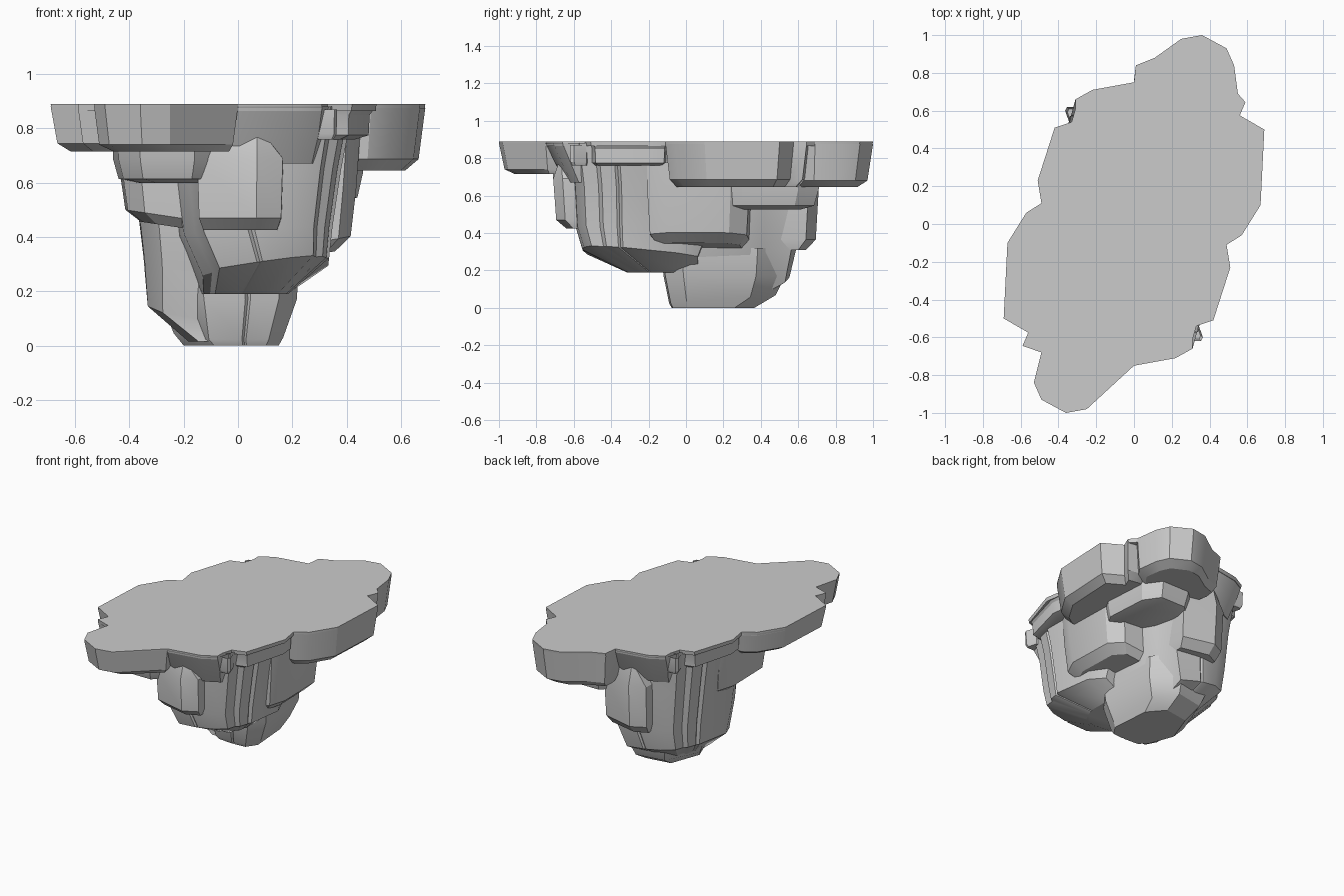
import bpy, bmesh

TOP = 0.89


def finish(name, bm):
    bmesh.ops.recalc_face_normals(bm, faces=bm.faces)
    me = bpy.data.meshes.new(name)
    bm.to_mesh(me)
    bm.free()
    ob = bpy.data.objects.new(name, me)
    bpy.context.collection.objects.link(ob)
    bpy.context.view_layer.objects.active = ob
    ob.select_set(True)
    bpy.ops.object.shade_smooth_by_angle(angle=0.5)
    ob.select_set(False)


def loft(name, outline, levels, turn=1, k=1.0, apex=None, cap=False):
    """Rings (z, scale x, scale y, dx, dy, tilt x, tilt y) of one outline.
    turn=-1 rotates half a turn, k stretches the depth below the top."""
    bm = bmesh.new()
    cx = (min(p[0] for p in outline) + max(p[0] for p in outline)) / 2
    cy = (min(p[1] for p in outline) + max(p[1] for p in outline)) / 2

    def vert(x, y, z):
        return bm.verts.new((turn * x, turn * y, TOP - (TOP - z) * k))

    rings = []
    for lv in levels:
        z, sx, sy, dx, dy, tx, ty = (tuple(lv) + (0,) * 7)[:7]
        ring = []
        for x, y in outline:
            u, v = (x - cx) * sx, (y - cy) * sy
            ring.append(vert(cx + u + dx, cy + v + dy, z + u * tx + v * ty))
        rings.append(ring)
    n = len(outline)
    for a, b in zip(rings, rings[1:]):
        for i in range(n):
            bm.faces.new((a[i], a[(i + 1) % n], b[(i + 1) % n], b[i]))
    bm.faces.new(rings[-1])
    if cap:
        bm.faces.new(rings[0])
    if apex:
        tip = vert(*apex)
        for i in range(n):
            bm.faces.new((rings[0][i], rings[0][(i + 1) % n], tip))
    finish(name, bm)


# Flat ground on top: half an outline, turned to make the other half
half = [(0, -.75), (-.25, -.98), (-.36, -1), (-.49, -.93), (-.53, -.84), (-.49, -.68),
        (-.59, -.645), (-.56, -.575), (-.69, -.5), (-.67, -.1), (-.57, .06), (-.49, .11),
        (-.51, .23), (-.42, .51), (-.33, .54), (-.31, .61), (-.31, .66), (-.22, .71)]
ground = half + [(-x, -y) for x, y in half]
ground[19:19] = [(.01, .84), (.11, .88)]
ground[ground.index((.49, .68))] = (.55, .69)
loft("ground_top", ground, [(TOP, 1, 1), (.865, .995, .995)], cap=True)

# Rock outlines seen from above, for the front half
lobe = [(0, -.75), (-.25, -.98), (-.36, -1), (-.49, -.93), (-.53, -.84), (-.49, -.68),
        (-.42, -.5), (-.05, -.5)]
back_lobe = [(0, -.76), (-.01, -.84), (-.11, -.88)] + lobe[1:5] + [(-.55, -.69)] + lobe[6:]
ledge = [(-.49, -.66), (-.59, -.645), (-.56, -.575), (-.69, -.5), (-.67, -.1), (-.57, .06),
         (-.49, .11), (-.2, .1), (-.2, -.55)]
under = [(-.06, -.62), (-.16, -.71), (-.36, -.71), (-.44, -.6), (-.46, -.3), (-.4, -.2), (-.1, -.22)]
side = [(-.15, -.36), (-.37, -.34), (-.44, -.24), (-.45, .1), (-.4, .21), (-.15, .2)]
rim = [(-.25, -.68), (0, -.75), (.22, -.71), (.31, -.66), (.34, -.55), (.36, -.3), (-.25, -.3)]
column = [(-.25, -.36), (-.2, -.44), (-.16, -.6), (.04, -.63), (.055, -.62), (.07, -.63), (.22, -.62),
          (.34, -.57), (.355, -.49), (.39, -.47), (.41, -.39), (.40, -.375), (.425, -.36),
          (.42, 0), (.34, .14), (-.2, .14), (-.28, 0)]
block = [(-.15, -.4), (-.15, -.655), (.07, -.71), (.165, -.66), (.17, -.45)]
edge = [(.3, -.52), (.42, -.49), (.5, -.2), (.49, -.11), (.25, -.08)]
spur = [(.28, -.62), (.355, -.62), (.365, -.6), (.34, -.53), (.28, -.5)]

# Two half-turn copies of every rock; the rear set hangs lower
for where, t, k in (("front", 1, 1.0), ("back", -1, 1.25)):
    deep = 1.0 if t == 1 else 1.4
    loft(where + "_lobe", lobe if t == 1 else back_lobe,
         [(.88, 1, 1), (.74, .93, .92, 0, .01), (.715, .8, .74, .02, .02)], t, deep)
    loft(where + "_ledge", ledge,
         [(.88, 1, 1), (.745, .94, .94, .01), (.715, .82, .84, .03)], t, deep)
    loft(where + "_under_rock", under,
         [(.8, 1.02, 1.02), (.69, 1, 1), (.62, .9, .94, .0, .01), (.605, .7, .75, .03, .03)], t, k * 1.02)
    loft(where + "_side_rock", side,
         [(.8, 1, 1), (.64, .97, .98, .01, 0), (.48, .9, .94, .02, 0, -.15), (.44, .72, .8, .05, .0, -.15)], t, k)
    loft(where + "_rim", rim, [(.88, 1, 1), (.78, .95, .92, 0, .03), (.67, .85, .8, 0, .06)], t)
    loft(where + "_column", column,
         [(.88, 1, 1), (.65, .9, .95, -.01, .01), (.42, .81, .92, -.01, .01, .05, -.03),
          (.28, .69, .8, .02, -.0, .14, -.1), (.19, .46, .5, -.05, .12)], t, k)
    loft(where + "_block", block,
         [(.69, 1, 1), (.47, .96, .96, 0, .01), (.425, .86, .75, 0, .03)], t, k, apex=(.07, -.67, .81))
    loft(where + "_side_edge", edge,
         [(.87, 1, 1), (.85, .96, .98, -.01), (.775, .93, .96, -.01), (.76, .7, .9, -.03)], t)
    loft(where + "_spur", spur, [(.87, 1, 1), (.78, .96, .95), (.76, .7, .8)], t)

# Lowest rock, hanging behind the front column down to the ground
keel = [(-.22, -.04), (-.14, -.12), (.02, -.13), (.03, -.12), (.04, -.13), (.15, -.12), (.22, -.02),
        (.19, .38), (.05, .54), (-.2, .5), (-.31, .2)]
loft("bottom_rock", keel,
     [(.32, 1.02, 1.02), (.17, .95, .97, .01, .0), (.045, .76, .85, .01, -.01, 0, .08), (0, .66, .66, .02, -.06)])
